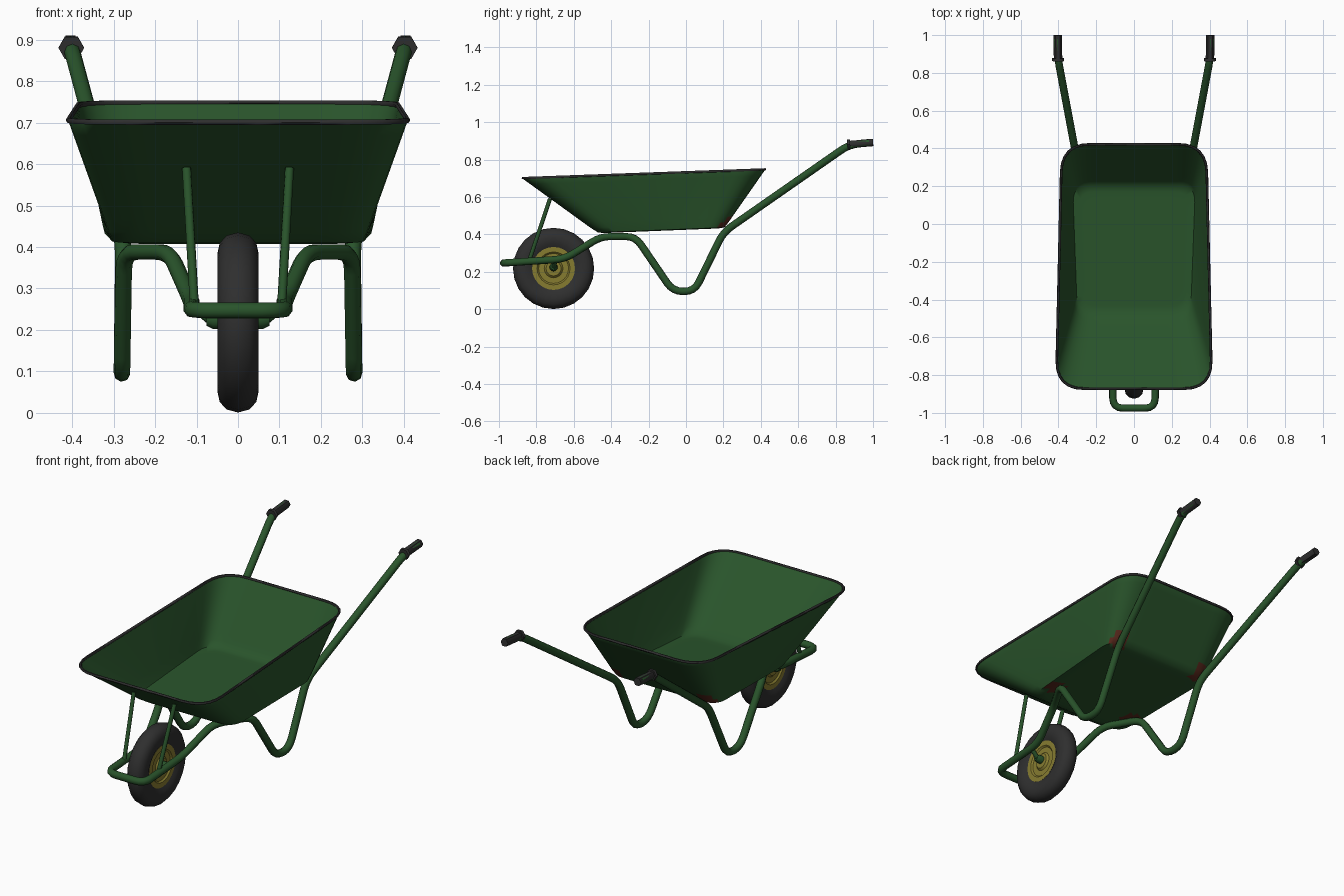
import bpy, bmesh, math
from mathutils import Vector

if "Cube" in bpy.data.objects:
    bpy.data.objects.remove(bpy.data.objects["Cube"])


def material(name, rgb):
    m = bpy.data.materials.new(name)
    m.diffuse_color = (*rgb, 1)
    m.use_nodes = True
    m.node_tree.nodes["Principled BSDF"].inputs["Base Color"].default_value = m.diffuse_color
    return m


GREEN = material("dark green paint", (0.022, 0.088, 0.024))
BLACK = material("charcoal rubber", (0.028, 0.028, 0.028))
YELLOW = material("wheel yellow", (0.24, 0.20, 0.03))
RUST = material("rust", (0.10, 0.022, 0.012))


def finish(bm, name, mats, angle=40):
    bmesh.ops.recalc_face_normals(bm, faces=bm.faces)
    me = bpy.data.meshes.new(name)
    bm.to_mesh(me)
    bm.free()
    ob = bpy.data.objects.new(name, me)
    bpy.context.collection.objects.link(ob)
    for m in mats:
        me.materials.append(m)
    bpy.ops.object.select_all(action='DESELECT')
    ob.select_set(True)
    bpy.context.view_layer.objects.active = ob
    bpy.ops.object.shade_smooth_by_angle(angle=math.radians(angle))
    return ob


def fillet(pts, r, steps=4):
    """Round the inner corners of an open path."""
    pts = [Vector(p) for p in pts]
    out = [pts[0]]
    for a, b, c in zip(pts, pts[1:], pts[2:]):
        p = b + (a - b).normalized() * min(r, (a - b).length * 0.49)
        q = b + (c - b).normalized() * min(r, (c - b).length * 0.49)
        for i in range(steps + 1):
            t = i / steps
            out.append(p * (1 - t) ** 2 + b * 2 * t * (1 - t) + q * t * t)
    return out + [pts[-1]]


def tube(name, pts, r, mat, closed=False, sides=2):
    """Sweep a round section along a path."""
    cu = bpy.data.curves.new(name, 'CURVE')
    cu.dimensions = '3D'
    cu.bevel_depth, cu.bevel_resolution, cu.use_fill_caps = r, sides, True
    sp = cu.splines.new('POLY')
    sp.points.add(len(pts) - 1)
    for p, co in zip(sp.points, pts):
        p.co = (*co, 1)
    sp.use_cyclic_u = closed
    cu.materials.append(mat)
    ob = bpy.data.objects.new(name, cu)
    bpy.context.collection.objects.link(ob)
    bpy.ops.object.select_all(action='DESELECT')
    ob.select_set(True)
    bpy.context.view_layer.objects.active = ob
    bpy.ops.object.convert(target='MESH')
    bpy.ops.object.shade_smooth_by_angle(angle=math.radians(60))


def lathe(name, profile, mat, centre, n=24, angle=40):
    """Revolve (x, radius) points around a sideways axis."""
    bm = bmesh.new()
    vs = [bm.verts.new((x, 0, r)) for x, r in profile]
    es = [bm.edges.new(e) for e in zip(vs, vs[1:])]
    bmesh.ops.spin(bm, geom=vs + es, axis=(1, 0, 0), cent=(0, 0, 0),
                   angle=2 * math.pi, steps=n, use_duplicate=False)
    bmesh.ops.remove_doubles(bm, verts=bm.verts, dist=1e-4)
    bmesh.ops.translate(bm, verts=bm.verts, vec=centre)
    return finish(bm, name, [mat], angle)


# Tray: rounded trapezoid outlines lofted from floor centre over the rim and back
def outline(y0, y1, w0, w1, rad, z0, slope):
    corners = [(-w0, y0), (w0, y0), (w1, y1), (-w1, y1)]
    pts = []
    for i in range(4):
        a, b, c = (Vector(corners[(i + k) % 4]) for k in (-1, 0, 1))
        p, q = b + (a - b).normalized() * rad, b + (c - b).normalized() * rad
        for k in range(7):
            t = k / 6
            pts.append(p * (1 - t) ** 2 + b * 2 * t * (1 - t) + q * t * t)
        nxt = c + (b - c).normalized() * rad
        pts += [q.lerp(nxt, k / 12) for k in range(1, 12)]
    return [Vector((p.x, p.y, z0 + slope * (p.y - y0))) for p in pts]


RIM = outline(-0.872, 0.422, 0.412, 0.382, 0.15, 0.697, 0.036)
FLOOR = outline(-0.47, 0.205, 0.30, 0.325, 0.09, 0.406, 0.04)
MID = Vector((0, -0.13, 0.4196))
THICK = Vector((0, 0, 0.008))
rings = [[MID.lerp(p, k / 10) for p in FLOOR] for k in range(1, 10)]
rings += [[f.lerp(r, k / 10) for f, r in zip(FLOOR, RIM)] for k in range(11)]
# soften the fold between floor and wall
rings[9] = [p + Vector((0, 0, 0.004)) for p in rings[9]]
inner = [[p + THICK for p in ring] for ring in reversed(rings)]

bm = bmesh.new()
loops = [[bm.verts.new(p) for p in ring] for ring in rings + inner]
n = len(RIM)
SPOTS = [(s * x, y, z) for s in (-1, 1) for x, y, z in ((0.25, -0.33, 0.41), (0.27, 0.22, 0.44))]
for j, (la, lb) in enumerate(zip(loops, loops[1:])):
    for i in range(n):
        f = bm.faces.new((la[i], la[(i + 1) % n], lb[(i + 1) % n], lb[i]))
        c = f.calc_center_median()
        # rust around the frame mounts, outside only
        if j < len(rings) - 1 and min((c - Vector(s)).length for s in SPOTS) < 0.055:
            f.material_index = 1
bm.faces.new(loops[0])
bm.faces.new(loops[-1])
finish(bm, "tray", [GREEN, RUST], 50)
tube("tray_rim", [p + THICK / 2 for p in RIM], 0.007, BLACK, True, 1)

# Frame: one bent tube, mirrored, running handle - leg - front loop
half = [(0.405, 0.98, 0.89), (0.402, 0.872, 0.88), (0.276, 0.2, 0.412),
        (0.28, 0.045, 0.095), (0.28, -0.07, 0.095), (0.275, -0.27, 0.388),
        (0.165, -0.455, 0.388), (0.112, -0.65, 0.268), (0.112, -0.975, 0.247)]
path = half + [(-x, y, z) for x, y, z in reversed(half)]
tube("frame", fillet(path, 0.055), 0.02, GREEN)

for s, side in ((1, "right"), (-1, "left")):
    # Tray support struts
    tube(side + "_strut", [(s * 0.105, -0.84, 0.255), (s * 0.124, -0.727, 0.59)], 0.011, GREEN)
    # Rubber grips with flange
    tube(side + "_grip", [(s * 0.402, 0.868, 0.88), (s * 0.404, 1.0, 0.891)], 0.0225, BLACK, sides=1)
    tube(side + "_grip_flange", [(s * 0.402, 0.862, 0.88), (s * 0.402, 0.878, 0.881)], 0.031, BLACK, sides=1)
    # Axle brackets
    tube(side + "_axle_bracket", [(s * 0.112, -0.70, 0.262), (s * 0.068, -0.705, 0.226)], 0.012, GREEN)

# Wheel
HUB = (0, -0.708, 0.218)
tyre = [(0.034, 0.112), (0.046, 0.135), (0.05, 0.165), (0.044, 0.192), (0.027, 0.21), (0, 0.217)]
tyre += [(-x, r) for x, r in reversed(tyre[:-1])]
lathe("tyre", tyre + tyre[:1], BLACK, HUB, 24, 60)
disc = [(0.038, 0), (0.038, 0.04), (0.028, 0.05), (0.028, 0.08), (0.036, 0.088), (0.036, 0.115)]
lathe("wheel_disc", disc + [(-x, r) for x, r in reversed(disc)], YELLOW, HUB)
axle = [(0.076, 0), (0.076, 0.014), (0.06, 0.022), (0.03, 0.022)]
lathe("axle", axle + [(-x, r) for x, r in reversed(axle)], GREEN, (0, -0.708, 0.224), 12)
